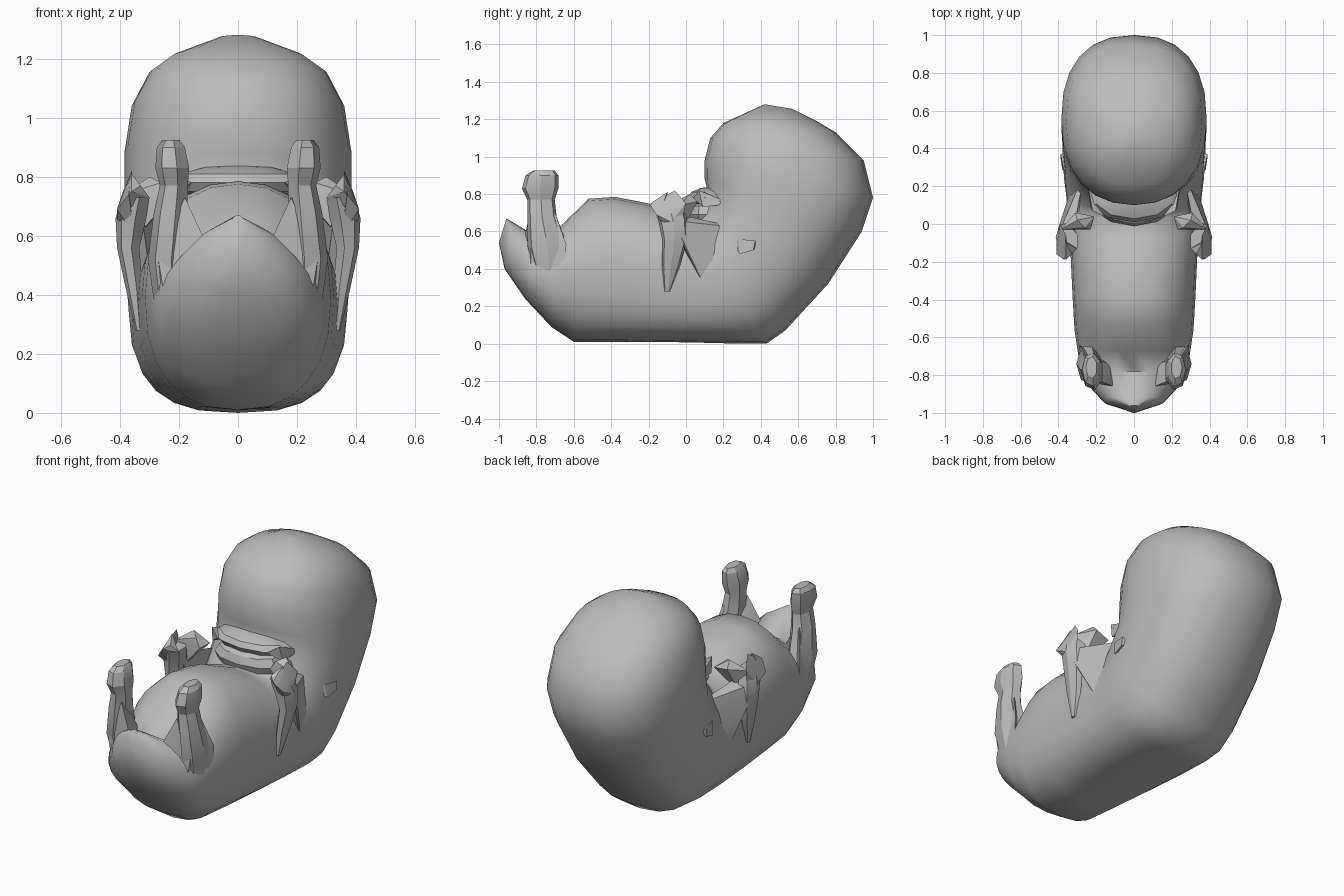
import bpy, bmesh, math
from mathutils import Vector

cube = bpy.data.objects.get("Cube")
if cube:
    bpy.data.objects.remove(cube, do_unlink=True)

grey = bpy.data.materials.new("plain grey")
grey.use_nodes = True
tone = (0.5, 0.5, 0.5, 1)
grey.diffuse_color = tone
grey.node_tree.nodes["Principled BSDF"].inputs["Base Color"].default_value = tone


def finish(name, bm, angle):
    bmesh.ops.recalc_face_normals(bm, faces=bm.faces)
    mesh = bpy.data.meshes.new(name)
    bm.to_mesh(mesh)
    bm.free()
    mesh.materials.append(grey)
    obj = bpy.data.objects.new(name, mesh)
    bpy.context.collection.objects.link(obj)
    bpy.ops.object.select_all(action='DESELECT')
    obj.select_set(True)
    bpy.context.view_layer.objects.active = obj
    bpy.ops.object.shade_smooth_by_angle(angle=math.radians(angle))


def loft(name, rings, angle):
    """Skin a list of point rings and cap both ends."""
    bm = bmesh.new()
    loops = [[bm.verts.new(p) for p in ring] for ring in rings]
    n = len(loops[0])
    for a, b in zip(loops, loops[1:]):
        for i in range(n):
            j = (i + 1) % n
            bm.faces.new((a[i], a[j], b[j], b[i]))
    bm.faces.new(loops[0])
    bm.faces.new(loops[-1])
    finish(name, bm, angle)


def curl_ring(inner, outer, width, power, sides=24):
    """Rounded section; power sets how square the back side is."""
    a, b = Vector((0, *inner)), Vector((0, *outer))
    mid, half = (a + b) / 2, (b - a) / 2
    ring = []
    for i in range(sides):
        t = math.tau * i / sides
        c, s = math.cos(t), math.sin(t)
        e = 2 / (power if c > 0 else 2.2)
        p = mid + half * math.copysign(abs(c) ** e, c)
        p.x = width * math.copysign(abs(s) ** e, s)
        ring.append(p)
    return ring


def limb(name, side, stations, sides=7):
    """Upright limb from (x, y, z, x radius, y radius) stations."""
    rings = []
    for x, y, z, rx, ry in stations:
        rings.append([(side * (x + rx * math.cos(math.tau * i / sides)),
                       y + ry * math.sin(math.tau * i / sides), z)
                      for i in range(sides)])
    loft(name, rings, 25)


def blob(name, centre, radii):
    bm = bmesh.new()
    bmesh.ops.create_uvsphere(bm, u_segments=10, v_segments=6, radius=1)
    for p in bm.verts:
        p.co = Vector(centre) + p.co * Vector(radii)
    finish(name, bm, 30)


def hull(name, side, points):
    """Faceted convex lump, mirrored by side."""
    bm = bmesh.new()
    for x, y, z in points:
        bm.verts.new((side * x, y, z))
    out = bmesh.ops.convex_hull(bm, input=bm.verts)
    bmesh.ops.delete(bm, geom=list({v for v in out["geom_interior"]
                                    if isinstance(v, bmesh.types.BMVert)}),
                     context='VERTS')
    finish(name, bm, 25)


# Curled body and head: belly-side point, back-side point, half width, squareness
body = [
    ((-.96, .67), (-1.0, .54), .03, 2),
    ((-.91, .64), (-.97, .40), .16, 2.2),
    ((-.78, .56), (-.86, .24), .27, 2.4),
    ((-.67, .63), (-.72, .09), .295, 2.4),
    ((-.52, .775), (-.60, .01), .315, 2.4),
    ((-.38, .785), (-.40, .01), .325, 2.7),
    ((-.20, .75), (-.15, .01), .335, 3),
    ((-.08, .70), (.10, .005), .345, 3),
    ((.02, .66), (.30, 0), .36, 2.7),
    ((.05, .68), (.43, 0), .37, 2.4),
    ((.09, .74), (.53, .07), .375, 2.4),
    ((.12, .80), (.76, .32), .38, 2.3),
    ((.10, .88), (.94, .60), .385, 2.3),
    ((.10, .98), (1.0, .78), .385, 2.4),
    ((.13, 1.10), (.95, .98), .36, 2.4),
    ((.20, 1.18), (.80, 1.13), .30, 2.3),
    ((.31, 1.23), (.69, 1.195), .22, 2.2),
    ((.42, 1.28), (.57, 1.255), .07, 2),
]
loft("body_and_head", [curl_ring(*s) for s in body], 60)

# Face folds
blob("brow_fold", (0, .14, .78), (.24, .13, .06))
blob("lower_jaw", (0, .10, .69), (.21, .11, .09))

for side, label in ((1, "left"), (-1, "right")):
    # Leg, rising to a cupped foot
    limb(label + "_leg", side, [
        (.235, -.73, .38, .05, .08), (.24, -.74, .52, .065, .11),
        (.225, -.77, .68, .06, .08), (.215, -.775, .77, .05, .075),
        (.22, -.78, .83, .06, .10), (.225, -.77, .90, .05, .09),
        (.225, -.76, .925, .03, .06)])
    # Thigh blending the leg into the hip and tail
    hull(label + "_thigh", side, [
        (.295, -.65, .38), (.29, -.64, .53), (.25, -.70, .70),
        (.18, -.83, .73), (.11, -.86, .58), (.27, -.83, .52),
        (.24, -.83, .34), (.13, -.74, .55)])

    # Forearm
    limb(label + "_forearm", side, [
        (.335, -.10, .28, .012, .015), (.35, -.08, .42, .03, .05),
        (.37, -.06, .56, .04, .07), (.36, -.07, .66, .055, .08),
        (.345, -.09, .73, .05, .08)])
    # Curled hand: outer palm with a front edge and inner fingers
    hull(label + "_palm", side, [
        (.41, -.16, .69), (.37, -.19, .74), (.36, -.06, .82),
        (.39, .00, .75), (.41, -.08, .65), (.38, -.04, .58),
        (.35, -.10, .60)])
    hull(label + "_palm_edge", side, [
        (.41, -.15, .68), (.36, -.19, .75), (.33, -.16, .77),
        (.30, -.13, .73), (.35, -.09, .62), (.36, -.10, .81)])
    hull(label + "_fingers", side, [
        (.39, -.03, .74), (.31, .06, .76), (.21, .04, .74),
        (.23, -.03, .73), (.34, -.02, .60), (.30, .02, .80),
        (.26, -.02, .78)])

    # Upper arm merging into the shoulder
    hull(label + "_upper_arm", side, [
        (.26, .28, .62), (.31, .26, .36), (.32, .14, .22),
        (.41, -.08, .66), (.40, -.02, .56), (.33, -.08, .70),
        (.30, .00, .48)])

    # Small ear tab and cheek fold
    hull(label + "_ear", side, [
        (.34, .25, .52), (.39, .37, .55), (.39, .36, .50),
        (.38, .29, .48), (.34, .38, .52), (.37, .28, .56)])
    hull(label + "_cheek_fold", side, [
        (.16, .04, .78), (.22, .07, .82), (.25, .24, .75),
        (.23, .09, .73), (.14, .15, .75)])
